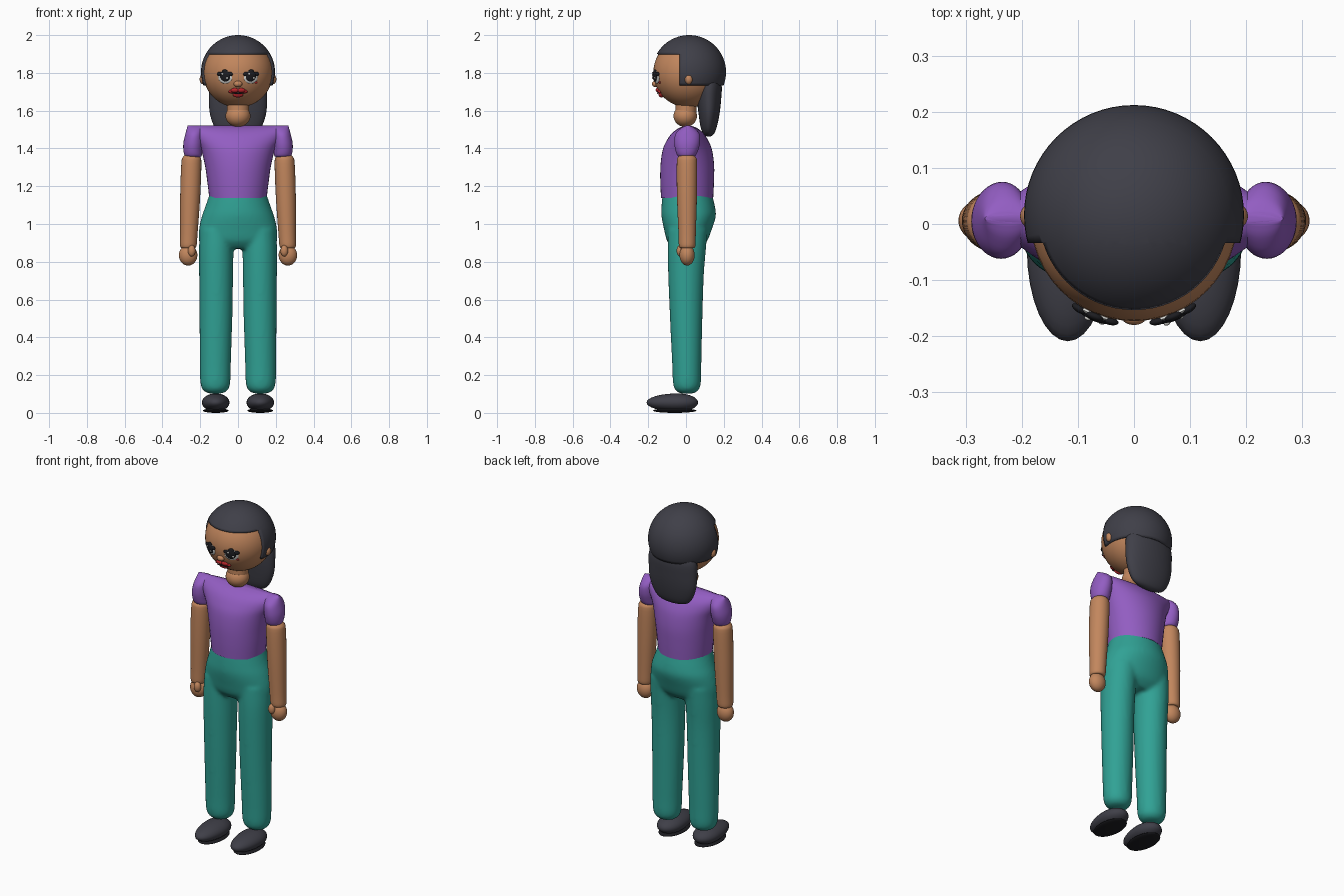
import bpy, bmesh, math
from mathutils import Vector, Matrix

cube = bpy.data.objects.get("Cube")
if cube:
    bpy.data.objects.remove(cube, do_unlink=True)


def material(name, rgb):
    m = bpy.data.materials.new(name)
    m.use_nodes = True
    m.diffuse_color = (*rgb, 1)
    bsdf = next(n for n in m.node_tree.nodes if n.type == 'BSDF_PRINCIPLED')
    bsdf.inputs["Base Color"].default_value = (*rgb, 1)
    return m


skin = material("brown_skin", (0.54, 0.24, 0.11))
charcoal = material("charcoal", (0.05, 0.05, 0.065))
purple = material("purple_shirt", (0.29, 0.11, 0.54))
teal = material("teal_trousers", (0.03, 0.36, 0.30))
white = material("eye_white", (0.75, 0.75, 0.72))
black = material("black", (0.012, 0.012, 0.015))
red = material("red_lips", (0.5, 0.02, 0.025))


def finish(bm, name, mat, sharp=40):
    bmesh.ops.recalc_face_normals(bm, faces=bm.faces)
    me = bpy.data.meshes.new(name)
    bm.to_mesh(me)
    bm.free()
    me.materials.append(mat)
    me.shade_smooth()
    me.set_sharp_from_angle(angle=math.radians(sharp))
    ob = bpy.data.objects.new(name, me)
    bpy.context.collection.objects.link(ob)
    return ob


def ball(bm, loc, size, rot=None, seg=32):
    mat = Matrix.Translation(loc)
    if rot:
        mat = mat @ rot.to_matrix().to_4x4()
    return bmesh.ops.create_uvsphere(bm, u_segments=seg, v_segments=seg // 2, radius=1,
                                     matrix=mat @ Matrix.Diagonal((*size, 1)))["verts"]


def ellipsoid(name, loc, size, mat, rot=None, seg=32):
    bm = bmesh.new()
    ball(bm, loc, size, rot, seg)
    return finish(bm, name, mat)


def spline(rings, steps=4):
    """Catmull-Rom interpolation through the rings."""
    pts = [rings[0], *rings, rings[-1]]
    out = []
    for a, b, c, d in zip(pts, pts[1:], pts[2:], pts[3:]):
        for k in range(steps):
            t = k / steps
            out.append([q + t / 2 * (r - p + t * (2 * p - 5 * q + 4 * r - s + t * (3 * (q - r) + s - p)))
                        for p, q, r, s in zip(a, b, c, d)])
    return out + [list(rings[-1])]


def loft(bm, rings, side=1, seg=40):
    """Skin elliptical rings given as centre x, centre y, z, radius x, radius y."""
    loops = []
    for cx, cy, z, rx, ry in spline(rings):
        loops.append([bm.verts.new((side * cx + max(rx, .001) * math.cos(a), cy + max(ry, .001) * math.sin(a), z))
                      for a in (math.tau * i / seg for i in range(seg))])
    for lo, hi in zip(loops, loops[1:]):
        for i in range(seg):
            j = (i + 1) % seg
            bm.faces.new((lo[i], lo[j], hi[j], hi[i]))
    bm.faces.new(loops[0][::-1])
    bm.faces.new(loops[-1])


def lofted(name, rings, mat, side=1):
    bm = bmesh.new()
    loft(bm, rings, side)
    return finish(bm, name, mat)


# Head and neck
HEAD, R = Vector((0, 0.012, 1.802)), 0.185
ellipsoid("head", HEAD, (R, R, R), skin, seg=48)
ellipsoid("neck", (0, -0.004, 1.572), (0.066, 0.062, 0.058), skin)
lofted("neck_top", [(0, 0, 1.57, .058, .055), (0, 0, 1.66, .058, .055)], skin)

# Hair cap: sphere trimmed to a straight fringe and straight sides
FRINGE, SIDE_Y, LOWER = 1.902, -0.034, 1.733
bm = bmesh.new()
ball(bm, (0, 0.016, 1.804), (0.196, 0.196, 0.196), seg=64)
for co, no in (((0, 0, FRINGE), (0, 0, 1)), ((0, SIDE_Y, 0), (0, 1, 0)), ((0, 0, LOWER), (0, 0, 1))):
    bmesh.ops.bisect_plane(bm, geom=bm.verts[:] + bm.edges[:] + bm.faces[:],
                           plane_co=co, plane_no=no)
gone = []
for f in bm.faces:
    c = f.calc_center_median()
    if c.z < LOWER or (c.z < FRINGE and c.y < SIDE_Y):
        gone.append(f)
bmesh.ops.delete(bm, geom=gone, context='FACES')
hair = finish(bm, "hair_cap", charcoal)
shell = hair.modifiers.new("thickness", 'SOLIDIFY')
shell.thickness, shell.offset = 0.03, -1

# Long hair down the back
lofted("back_hair", [(0, .12, 1.463, .02, .008), (0, .12, 1.475, .085, .026), (0, .12, 1.51, .122, .042),
                     (0, .122, 1.58, .148, .055), (0, .122, 1.66, .154, .064),
                     (0, .122, 1.74, .15, .066), (0, .11, 1.8, .12, .05)], charcoal)

# Shirt body with a shoulder ridge
lofted("shirt", [(0, .006, 1.138, .152, .138), (0, .006, 1.22, .162, .142), (0, .007, 1.31, .175, .142),
                 (0, .007, 1.39, .195, .131), (0, .008, 1.44, .222, .111),
                 (0, .009, 1.48, .246, .084), (0, .01, 1.508, .26, .048), (0, .01, 1.521, .266, .012)], purple)

# Trousers: hips and both legs fused into one soft surface
bm = bmesh.new()
loft(bm, [(0, .006, 1.175, .146, .128), (0, .008, 1.14, .157, .134), (0, .012, 1.09, .174, .142),
          (0, .014, 1.04, .192, .144), (0, .01, .97, .207, .126), (0, .006, .91, .205, .106),
          (0, .004, .87, .17, .07)])
for s in (-1, 1):
    loft(bm, [(.12, .005, .102, .03, .03), (.12, .005, .115, .06, .056), (.12, .005, .15, .078, .073),
              (.12, .004, .25, .082, .077), (.117, .001, .5, .087, .086), (.116, 0, .72, .09, .094),
              (.115, .004, .86, .092, .101), (.108, .01, .97, .094, .105)], s)
trousers = finish(bm, "trousers", teal)
fuse = trousers.modifiers.new("fuse", 'REMESH')
fuse.mode, fuse.voxel_size, fuse.use_smooth_shade = 'VOXEL', 0.01, True
soft = trousers.modifiers.new("soften", 'SMOOTH')
soft.factor, soft.iterations = 0.5, 8


def on_face(x, z, lift=0.0):
    """Point and outward rotation on the front of the head."""
    dx, dz = x - HEAD.x, z - HEAD.z
    n = Vector((dx, -math.sqrt(R * R - dx * dx - dz * dz), dz)).normalized()
    return HEAD + n * (R + lift), n.to_track_quat('Z', 'Y')


def feature(name, x, z, size, mat, lift=0.0):
    loc, rot = on_face(x, z, lift)
    ellipsoid(name, loc, size, mat, rot, 20)


for s, side in ((-1, "right"), (1, "left")):
    # Sleeve, arm, hand and thumb
    lofted(side + "_sleeve", [(.235, .003, 1.352, .03, .03), (.237, .003, 1.362, .045, .048),
                              (.239, .004, 1.39, .05, .06), (.237, .006, 1.43, .052, .068),
                              (.232, .008, 1.475, .047, .064), (.226, .01, 1.508, .044, .036),
                              (.225, .01, 1.521, .041, .01)], purple, s)
    lofted(side + "_arm", [(.263, .006, .872, .03, .03), (.263, .006, .882, .043, .043),
                           (.26, .006, .95, .046, .046), (.253, .005, 1.15, .053, .053),
                           (.247, .005, 1.32, .053, .054), (.246, .005, 1.355, .045, .046),
                           (.246, .005, 1.37, .025, .025)], skin, s)
    ellipsoid(side + "_hand", (s * .264, .006, .835), (.049, .04, .055), skin)
    ellipsoid(side + "_thumb", (s * .245, -.032, .858), (.02, .018, .03), skin)
    ellipsoid(side + "_ear", (s * .185, .014, 1.766), (.018, .021, .026), skin)

    # Shoe with a long toe and short heel, over a thin sole
    bm = bmesh.new()
    for v in ball(bm, (0, 0, 0), (.073, 1, .048)):
        v.co.y *= .165 if v.co.y < 0 else .108
        v.co += Vector((s * .118, -.044, .055))
    finish(bm, side + "_shoe", charcoal)
    ellipsoid(side + "_sole", (s * .118, -.06, .012), (.068, .115, .012), black)

    # Eye: white, iris, lashes and highlights
    feature(side + "_eye_white", s * .068, 1.777, (.04, .034, .008), white)
    feature(side + "_iris", s * .066, 1.783, (.029, .028, .008), black, .006)
    for k in (-1, 0, 1):
        feature(f"{side}_lash_{k + 2}", s * (.068 + k * .026), 1.806 - abs(k) * .012,
                (.016, .012, .007), black, .005)
    for dx, dz in ((-.011, .012), (.012, -.008)):
        feature(side + "_eye_highlight", s * .066 + dx, 1.783 + dz, (.006, .006, .004), white, .013)

    # Upper lip lobe and mouth corner
    feature(side + "_upper_lip", s * .017, 1.709, (.022, .013, .01), red, .003)
    feature(side + "_mouth_corner", s * .036, 1.702, (.014, .01, .008), red, .002)

# Nose, lower lip, mouth line and a red fleck by one eye
feature("nose", 0, 1.742, (.023, .017, .016), skin, .001)
feature("lower_lip", 0, 1.685, (.028, .015, .011), red, .003)
feature("mouth_line", 0, 1.698, (.036, .003, .004), black, .010)
feature("red_fleck", .094, 1.75, (.009, .006, .004), red, .002)
